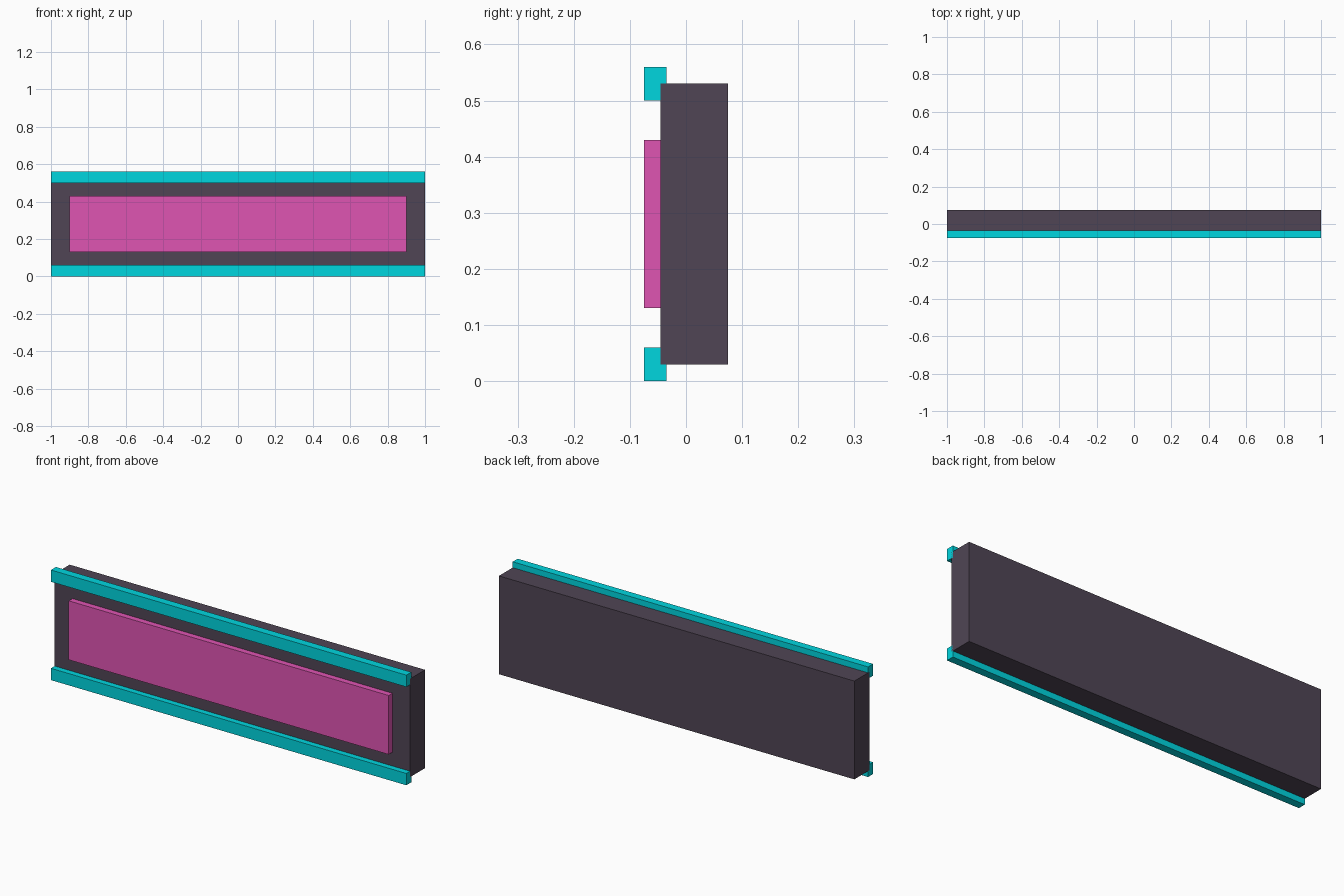
import bpy

if "Cube" in bpy.data.objects:
    bpy.data.objects.remove(bpy.data.objects["Cube"])


def material(name, rgb):
    mat = bpy.data.materials.new(name)
    mat.diffuse_color = (*rgb, 1.0)
    mat.use_nodes = True
    mat.node_tree.nodes["Principled BSDF"].inputs["Base Color"].default_value = mat.diffuse_color
    return mat


def box(name, x, y, z, mat):
    """Box spanning the (min, max) range on each axis."""
    spans = (x, y, z)
    bpy.ops.mesh.primitive_cube_add(size=1, location=[(a + b) / 2 for a, b in spans])
    obj = bpy.context.object
    obj.name = name
    obj.scale = [b - a for a, b in spans]
    bpy.ops.object.transform_apply(location=False, rotation=False, scale=True)
    obj.data.materials.append(mat)
    return obj


dark = material("dark_casing", (0.08, 0.06, 0.09))
cyan = material("cyan_trim", (0.0, 0.67, 0.74))
pink = material("pink_panel", (0.74, 0.09, 0.45))

# Main sign casing
box("sign_casing", (-1, 1), (-0.045, 0.075), (0.03, 0.53), dark)

# Raised front panel
box("front_panel", (-0.9, 0.9), (-0.075, -0.045), (0.13, 0.43), pink)

# Trim strips along the bottom and top front edges
for name, z in (("bottom_trim", 0.0), ("top_trim", 0.5)):
    box(name, (-1, 1), (-0.075, -0.035), (z, z + 0.06), cyan)
